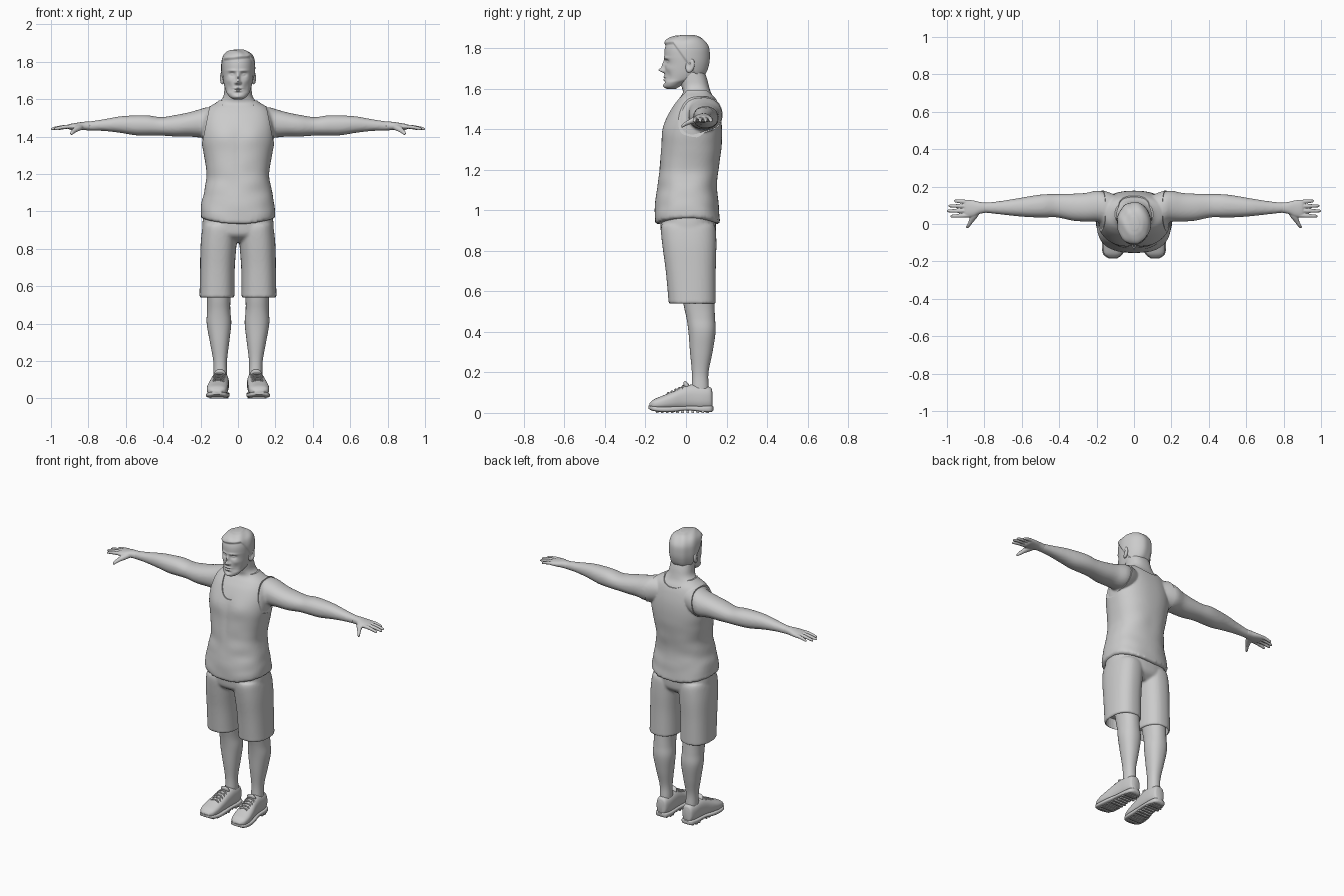
import bpy, bmesh, math
from mathutils import Matrix, Vector, noise

AX = {'x': lambda t, a, b: (t, a, b), 'y': lambda t, a, b: (a, t, b), 'z': lambda t, a, b: (a, b, t)}


def loft(bm, axis, rings, n=40, sub=5, p=2.2, sx=1):
    """Skin rings (t, a0, a1, b0, b1) along an axis; a/b are the ring's two extents."""
    R = [Vector(r) for r in rings]
    path = []
    for i in range(len(R) - 1):
        p1, p2 = R[i], R[i + 1]
        m1 = (p2 - R[i - 1]) / 2 if i else p2 - p1
        m2 = (R[i + 2] - p1) / 2 if i + 2 < len(R) else p2 - p1
        for k in range(sub):
            s = k / sub
            path.append(p1 * (2*s**3 - 3*s*s + 1) + m1 * (s**3 - 2*s*s + s)
                        + p2 * (3*s*s - 2*s**3) + m2 * (s**3 - s*s))
    path.append(R[-1])
    loops = []
    for t, a0, a1, b0, b1 in path:
        ring = []
        for j in range(n):
            c, s = math.cos(math.tau * j / n), math.sin(math.tau * j / n)
            c, s = (math.copysign(abs(q) ** (2 / p), q) for q in (c, s))
            x, y, z = AX[axis](t, (a0 + a1) / 2 + c * (a1 - a0) / 2, (b0 + b1) / 2 + s * (b1 - b0) / 2)
            ring.append(bm.verts.new((x * sx, y, z)))
        loops.append(ring)
    for A, B in zip(loops, loops[1:]):
        for j in range(n):
            bm.faces.new((A[j], A[(j + 1) % n], B[(j + 1) % n], B[j]))
    bm.faces.new(loops[0])
    bm.faces.new(loops[-1])
    return [v for ring in loops for v in ring]


def ball(bm, loc, size, rot=(0, 0, 0)):
    m = Matrix.LocRotScale(Vector(loc), Matrix.Rotation(rot[0], 3, 'X') @ Matrix.Rotation(rot[2], 3, 'Z'), Vector(size))
    bmesh.ops.create_uvsphere(bm, u_segments=24, v_segments=16, radius=1, matrix=m)


def finish(bm, name, mirror=False, voxel=0, smooth=0, cutter=False):
    bmesh.ops.recalc_face_normals(bm, faces=bm.faces)
    me = bpy.data.meshes.new(name)
    bm.to_mesh(me)
    bm.free()
    ob = bpy.data.objects.new(name, me)
    bpy.context.collection.objects.link(ob)
    if cutter:
        ob.hide_render = True
        ob.display_type = 'WIRE'
    else:
        me.shade_smooth()
        me.set_sharp_from_angle(angle=math.radians(50))
    if mirror:
        ob.modifiers.new('mirror', 'MIRROR').use_mirror_merge = False
    if voxel:
        r = ob.modifiers.new('blend', 'REMESH')
        r.mode, r.voxel_size, r.use_smooth_shade = 'VOXEL', voxel, True
        s = ob.modifiers.new('relax', 'SMOOTH')
        s.factor, s.iterations = 0.5, smooth
    return ob


def cut(ob, cutter):
    b = ob.modifiers.new('cut', 'BOOLEAN')
    b.operation, b.solver, b.object = 'DIFFERENCE', 'EXACT', cutter


def sculpt(verts, bumps):
    """Push the front surface by mirrored bumps (x, z, amount, width, height)."""
    for v in verts:
        w = min(1, max(0, -v.co.y / 0.05))
        v.co.y -= w * sum(h * math.exp(-((abs(v.co.x) - bx) / sx) ** 2 - ((v.co.z - bz) / sz) ** 2)
                          for bx, bz, h, sx, sz in bumps)


# Trunk with neck and arms: shared by the skin and the tank top
def body_mesh():
    bm = bmesh.new()
    trunk = [(.935, .196, -.148, .163), (1.0, .192, -.148, .157), (1.1, .176, -.137, .147), (1.2, .162, -.126, .156),
             (1.3, .176, -.118, .168), (1.38, .19, -.11, .172), (1.45, .19, -.092, .168), (1.51, .178, -.064, .156),
             (1.55, .155, -.036, .142), (1.58, .108, -.015, .124), (1.61, .08, -.022, .114), (1.65, .073, -.032, .104),
             (1.69, .07, -.04, .09)]
    vs = loft(bm, 'z', [(z, -r, r, f, b) for z, r, f, b in trunk], n=64, sub=6, p=2.4)
    sculpt(vs, [(.08, 1.4, .008, .06, .05), (0, 1.3, -.004, .02, .12)])
    for v in vs:
        c = v.co
        fold = max(0, min(1, (1.36 - c.z) / .2)) * .03 * noise.noise((c.x * 9, c.y * 9, c.z * 14))
        c.x *= 1 + fold
        c.y *= 1 + fold
        c.z += 5.5 * c.x * c.x * max(0, 1.1 - c.z)
    arm = [(.1, .03, .15, 1.42, 1.545), (.16, .008, .172, 1.4, 1.557), (.2, .012, .178, 1.395, 1.547),
           (.26, .013, .166, 1.4, 1.53), (.33, .018, .162, 1.4, 1.516), (.41, .035, .16, 1.405, 1.504),
           (.48, .035, .159, 1.405, 1.513), (.55, .036, .15, 1.407, 1.513), (.63, .042, .136, 1.42, 1.508),
           (.72, .052, .122, 1.43, 1.492), (.8, .06, .114, 1.432, 1.48), (.825, .058, .116, 1.434, 1.478)]
    for s in (1, -1):
        loft(bm, 'x', arm, sx=s)
    return bm


finish(body_mesh(), 'upper_body', voxel=.008, smooth=4)

# Tank top: body shell grown outwards, with armholes and neckline cut away
tank = finish(body_mesh(), 'tank_top', voxel=.008, smooth=4)
d = tank.modifiers.new('cloth', 'DISPLACE')
d.strength, d.mid_level = .006, 0
bm = bmesh.new()
for s in (1, -1):
    for v in loft(bm, 'x', [(.15, -.08, .21, 1.36, 1.595), (1.1, -.08, .21, 1.36, 1.595)], sub=1, sx=s):
        v.co.x += s * .2 * (1.57 - v.co.z)
cut(tank, finish(bm, 'armhole_cutter', cutter=True))
for name, y0, y1, low in (('front_neck_cutter', -.3, .06, 1.447), ('back_neck_cutter', .05, .3, 1.545)):
    bm = bmesh.new()
    loft(bm, 'y', [(y0, -.083, .083, low, 3.205 - low), (y1, -.083, .083, low, 3.205 - low)], n=48, sub=1)
    cut(tank, finish(bm, name, cutter=True))
bm = bmesh.new()
bmesh.ops.create_cube(bm, size=1, matrix=Matrix.LocRotScale(Vector((0, 0, 1.793)), None, Vector((.6, .6, .4))))
cut(tank, finish(bm, 'collar_cutter', cutter=True))

# Head with sculpted face and raised hair
bm = bmesh.new()
head = [(1.599, .022, -.092, -.05), (1.61, .042, -.106, -.03), (1.63, .058, -.107, .0), (1.65, .067, -.105, .06),
        (1.68, .075, -.105, .092), (1.72, .081, -.104, .106), (1.76, .084, -.107, .11), (1.8, .083, -.104, .107),
        (1.83, .073, -.09, .09), (1.85, .05, -.058, .066), (1.858, .024, -.03, .036)]
vs = loft(bm, 'z', [(z, -r, r, f, b) for z, r, f, b in head], n=150, sub=11, p=2.15)
sculpt(vs, [(0, 1.692, .026, .011, .011), (0, 1.715, .016, .009, .022), (.012, 1.687, .01, .007, .007),
            (.03, 1.752, .006, .024, .007), (.032, 1.733, -.013, .016, .012), (.032, 1.732, .007, .009, .005),
            (0, 1.659, .007, .02, .005), (0, 1.645, .007, .017, .005), (0, 1.652, -.003, .022, .002),
            (0, 1.632, -.004, .02, .006), (0, 1.613, .006, .018, .011), (.05, 1.7, .004, .018, .015),
            (.045, 1.665, -.004, .014, .02)])
for v in vs:
    x, y, z = v.co
    line = min(1.812 + .1 * x, max(1.665, 1.735 - 1.4 * y))
    t = max(0, min(1, (z - line) / .009))
    lift = .007 + .006 * math.exp(-((y + .09) / .04) ** 2) + .0015 * math.sin(90 * x + 60 * y)
    v.co += (v.co - Vector((0, .01, 1.74))).normalized() * lift * t * t * (3 - 2 * t)
finish(bm, 'head')

# Ears
bm = bmesh.new()
ball(bm, (0, 0, 0), (1, 1, 1))
for v in bm.verts:
    if v.co.x > 0:
        v.co.x -= .8 * math.exp(-((v.co.y + .15) ** 2 + v.co.z ** 2) / .3)
bm.transform(Matrix.LocRotScale(Vector((.083, .02, 1.715)), Matrix.Rotation(-.2, 3, 'X') @ Matrix.Rotation(-.3, 3, 'Z'),
                                Vector((.014, .023, .036))))
finish(bm, 'ears', mirror=True)

# Hands
bm = bmesh.new()
loft(bm, 'x', [(.79, .06, .114, 1.433, 1.48), (.825, .054, .118, 1.434, 1.479), (.86, .038, .126, 1.434, 1.474),
               (.895, .035, .13, 1.436, 1.468), (.908, .042, .125, 1.442, 1.462)])
for y, dy, tip in ((.046, -.004, .982), (.071, -.001, 1.0), (.095, .002, .993), (.118, .005, .962)):
    rings = []
    for k, r in ((0, .0105), (.4, .0105), (.75, .009), (.94, .0075), (1, .003)):
        c, z = y + dy * k, 1.454 - .014 * k * k
        rings.append((.88 + (tip - .88) * k, c - r, c + r, z - r, z + r))
    loft(bm, 'x', rings, n=16, sub=4)
loft(bm, 'y', [(.07, .82, .862, 1.436, 1.468), (.04, .835, .876, 1.43, 1.462), (.01, .86, .886, 1.421, 1.445),
               (-.012, .877, .897, 1.411, 1.431), (-.023, .887, .898, 1.407, 1.419)], n=20)
finish(bm, 'hands', mirror=True, voxel=.0035, smooth=3)

# Shorts, hollow at the hems
bm = bmesh.new()
loft(bm, 'z', [(.835, -.13, .13, -.06, .1), (.87, -.18, .18, -.115, .14), (.92, -.19, .19, -.126, .148),
               (1.0, -.184, .184, -.126, .146)], n=56, p=2.4)
leg = [(.538, .018, .206, -.086, .147), (.57, .019, .205, -.088, .147), (.7, .017, .203, -.1, .147),
       (.82, .008, .2, -.116, .15), (.9, .002, .192, -.124, .148), (.93, .01, .185, -.12, .14)]
for s in (1, -1):
    loft(bm, 'z', leg, p=2.4, sx=s)
shorts = finish(bm, 'shorts', voxel=.008, smooth=4)
bm = bmesh.new()
for s in (1, -1):
    loft(bm, 'z', [(.5, .027, .196, -.077, .137), (.61, .027, .196, -.081, .137)], sub=1, p=2.4, sx=s)
cut(shorts, finish(bm, 'hem_cutter', cutter=True))

# Lower legs
bm = bmesh.new()
loft(bm, 'z', [(.68, .03, .18, -.035, .135), (.54, .04, .167, -.013, .14), (.47, .041, .165, .002, .143),
               (.4, .036, .167, .012, .146), (.3, .047, .15, .02, .131), (.2, .059, .132, .029, .111),
               (.13, .058, .13, .028, .112), (.08, .058, .13, .025, .115)], n=48, sub=6)
finish(bm, 'lower_legs', mirror=True)

# Shoe uppers with padded tongue
bm = bmesh.new()
loft(bm, 'y', [(.131, .08, .11, .03, .1), (.122, .06, .128, .02, .125), (.085, .05, .138, .015, .134),
               (.03, .048, .143, .015, .14), (-.02, .05, .15, .015, .128), (-.07, .052, .161, .015, .104),
               (-.12, .055, .167, .015, .083), (-.16, .066, .16, .018, .066), (-.181, .09, .136, .028, .046)],
     n=48, p=2.5)
ball(bm, (.096, .004, .133), (.03, .013, .026), (.5, 0, 0))
finish(bm, 'shoe_uppers', mirror=True)

# Soles with tread bars
bm = bmesh.new()
loft(bm, 'y', [(.135, .075, .115, .012, .032), (.122, .054, .134, .004, .036), (.08, .045, .143, .004, .034),
               (.01, .047, .148, .012, .034), (-.06, .046, .165, .005, .032), (-.12, .047, .171, .004, .031),
               (-.163, .062, .164, .01, .034), (-.185, .092, .134, .02, .036)], n=40, p=4)
for i in range(11):
    y = .108 - i * .025
    w = .07 if i in (0, 3, 4, 10) else .09
    bmesh.ops.create_cube(bm, size=1, matrix=Matrix.LocRotScale(
        Vector((.095 + max(0, -y) * .1, y, .006)), None, Vector((w, .013, .012))))
finish(bm, 'soles', mirror=True)

# Laces
bm = bmesh.new()
for i in range(5):
    y, top = -.015 - .018 * i, .133 - .0085 * i
    x = .1 + .0015 * i
    for s in (1, -1):
        vs = loft(bm, 'x', [(x - .034, y - .004, y + .004, top - .02, top - .012), (x - .016, y - .004, y + .004, top - .006, top + .002),
                            (x + .016, y - .004, y + .004, top - .006, top + .002), (x + .034, y - .004, y + .004, top - .02, top - .012)],
                  n=10, sub=4)
        for v in vs:
            v.co.y += s * (v.co.x - x) * .2
finish(bm, 'laces', mirror=True)
